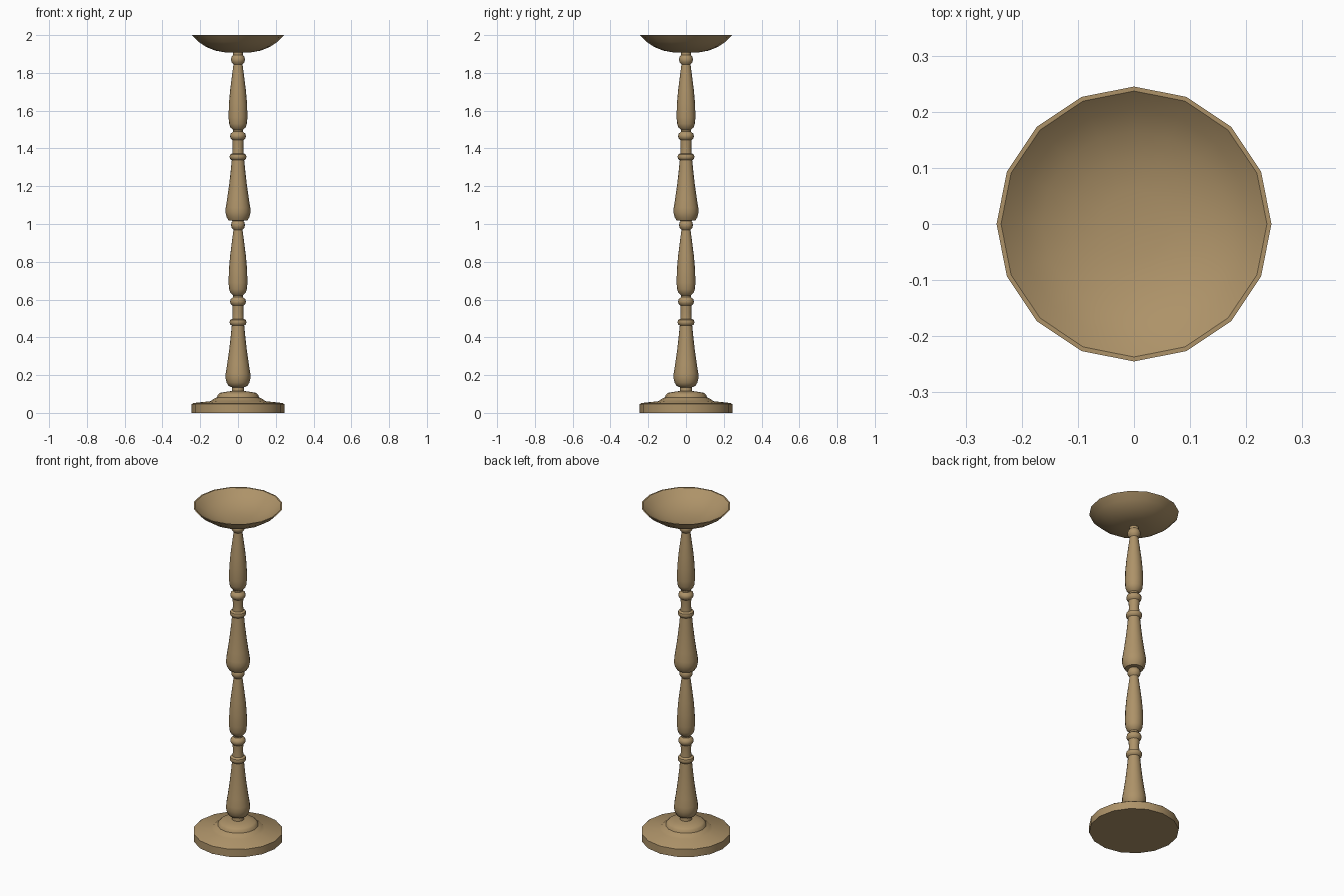
import bpy, bmesh, math

SIDES = 16
wood = bpy.data.materials.new("tan_wood")
wood.diffuse_color = (0.42, 0.29, 0.14, 1)


def lathe(name, profile, angle=40):
    """Revolve (radius, height) points around z; radius 0 becomes a pole."""
    bm = bmesh.new()
    rings = []
    for r, z in profile:
        if r == 0:
            rings.append([bm.verts.new((0, 0, z))] * SIDES)
        else:
            rings.append([bm.verts.new((r * math.cos(2 * math.pi * i / SIDES),
                                        r * math.sin(2 * math.pi * i / SIDES), z))
                          for i in range(SIDES)])
    for a, b in zip(rings, rings[1:]):
        for i in range(SIDES):
            j = (i + 1) % SIDES
            bm.faces.new(list(dict.fromkeys((a[i], a[j], b[j], b[i]))))
    bmesh.ops.recalc_face_normals(bm, faces=bm.faces[:])
    mesh = bpy.data.meshes.new(name)
    bm.to_mesh(mesh)
    bm.free()
    mesh.materials.append(wood)
    obj = bpy.data.objects.new(name, mesh)
    bpy.context.collection.objects.link(obj)
    bpy.ops.object.select_all(action='DESELECT')
    obj.select_set(True)
    bpy.context.view_layer.objects.active = obj
    bpy.ops.object.shade_smooth_by_angle(angle=math.radians(angle))
    return obj


# Round foot with a stepped collar
lathe("base", [(0, 0), (0.245, 0), (0.245, 0.046), (0.237, 0.052), (0.145, 0.062),
               (0.132, 0.072), (0.112, 0.082), (0.106, 0.097), (0.095, 0.106),
               (0.06, 0.112), (0.034, 0.116), (0, 0.116)])

# One turned section: bulb, two beads, vase, bead
section = [(0.031, 0.135), (0.05, 0.143), (0.06, 0.16), (0.066, 0.185), (0.065, 0.21),
           (0.057, 0.26), (0.047, 0.33), (0.039, 0.40), (0.033, 0.462),
           (0.042, 0.469), (0.045, 0.48), (0.042, 0.491), (0.030, 0.498),
           (0.028, 0.53), (0.030, 0.569), (0.039, 0.578), (0.042, 0.589),
           (0.039, 0.602), (0.025, 0.613), (0.026, 0.622), (0.040, 0.635),
           (0.047, 0.655), (0.050, 0.69), (0.048, 0.76), (0.042, 0.83),
           (0.033, 0.90), (0.024, 0.969), (0.034, 0.981), (0.037, 0.995),
           (0.033, 1.01), (0.026, 1.018)]

# Stem repeats the section twice
stem = [(0, 0.108), (0.033, 0.108)]
for k in range(2):
    stem += [(r, z + 0.876 * k + (0.006 if k and z < 0.14 else 0)) for r, z in section]
lathe("stem", stem + [(0.026, 1.915), (0, 1.915)])

# Shallow dish with a thin rim
lathe("dish", [(0, 1.907), (0.07, 1.909), (0.12, 1.918), (0.17, 1.938), (0.21, 1.965),
               (0.245, 2.0), (0.237, 2.0), (0.205, 1.972), (0.165, 1.949),
               (0.115, 1.931), (0.06, 1.922), (0, 1.92)])
